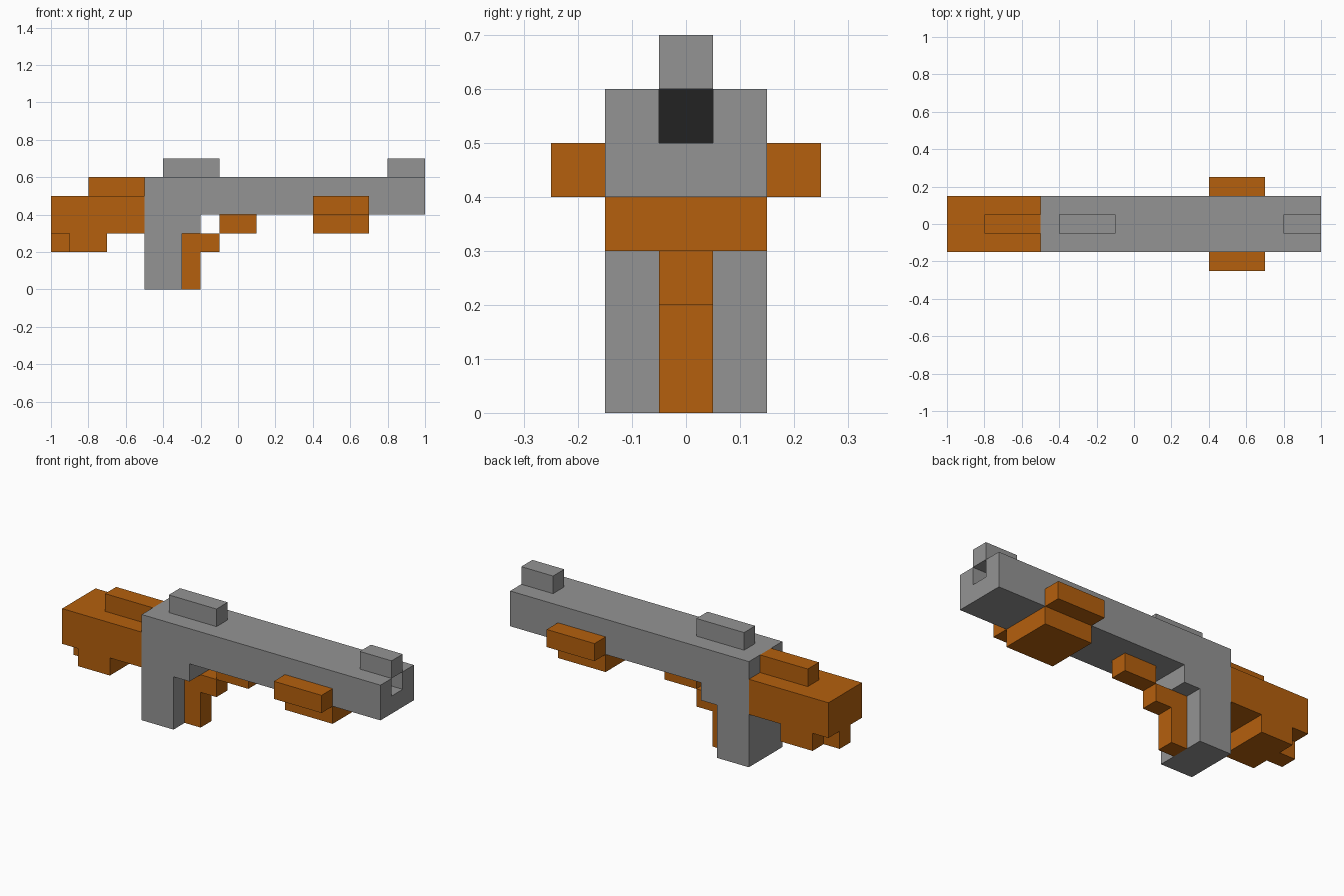
import bpy
import bmesh

cube = bpy.data.objects.get("Cube")
if cube:
    bpy.data.objects.remove(cube, do_unlink=True)


def make_material(name, rgb):
    mat = bpy.data.materials.new(name)
    mat.use_nodes = True
    col = (*rgb, 1.0)
    mat.diffuse_color = col
    bsdf = next(n for n in mat.node_tree.nodes if n.type == 'BSDF_PRINCIPLED')
    bsdf.inputs["Base Color"].default_value = col
    bsdf.inputs["Roughness"].default_value = 0.8
    return mat


GREY = make_material("metal_grey", (0.296, 0.296, 0.296))
ORANGE = make_material("wood_orange", (0.462, 0.117, 0.004))
BLACK = make_material("bore_black", (0.016, 0.016, 0.016))


def prism(name, profile, y0, y1, mat):
    """Extrude a side outline of (x, z) points from y0 to y1."""
    bm = bmesh.new()
    face = bm.faces.new([bm.verts.new((x, y0, z)) for x, z in profile])
    ext = bmesh.ops.extrude_face_region(bm, geom=[face])["geom"]
    verts = [v for v in ext if isinstance(v, bmesh.types.BMVert)]
    bmesh.ops.translate(bm, verts=verts, vec=(0, y1 - y0, 0))
    bmesh.ops.recalc_face_normals(bm, faces=bm.faces[:])
    mesh = bpy.data.meshes.new(name)
    bm.to_mesh(mesh)
    bm.free()
    mesh.materials.append(mat)
    obj = bpy.data.objects.new(name, mesh)
    bpy.context.collection.objects.link(obj)
    return obj


def box(name, x0, x1, y0, y1, z0, z1, mat):
    return prism(name, [(x0, z0), (x1, z0), (x1, z1), (x0, z1)], y0, y1, mat)


WIDE, THIN = 0.15, 0.05   # half widths of the broad and narrow parts

# Barrel, receiver and grip in one outline
body = prism("barrel_and_grip",
             [(-0.5, 0), (-0.3, 0), (-0.3, 0.3), (-0.2, 0.3), (-0.2, 0.4),
              (1, 0.4), (1, 0.6), (-0.5, 0.6)], -WIDE, WIDE, GREY)

# Square bore cut into the muzzle, roofed by the front sight
cutter = box("bore_cutter", 0.8, 1.1, -THIN, THIN, 0.5, 0.65, GREY)
cutter.hide_render = True
mod = body.modifiers.new("bore", 'BOOLEAN')
mod.operation = 'DIFFERENCE'
mod.solver = 'EXACT'
mod.object = cutter
bpy.context.view_layer.objects.active = body
bpy.ops.object.modifier_apply(modifier=mod.name)
bpy.data.objects.remove(cutter, do_unlink=True)
box("bore_end", 0.799, 0.804, -THIN, THIN, 0.5, 0.6, BLACK)

# Sights
box("front_sight", 0.8, 1.0, -THIN, THIN, 0.6, 0.7, GREY)
box("rear_sight", -0.4, -0.1, -THIN, THIN, 0.6, 0.7, GREY)

# Stock with its lower block, top ridge and heel
prism("stock",
      [(-1, 0.3), (-0.9, 0.3), (-0.9, 0.2), (-0.7, 0.2), (-0.7, 0.3),
       (-0.5, 0.3), (-0.5, 0.5), (-1, 0.5)], -WIDE, WIDE, ORANGE)
box("stock_ridge", -0.8, -0.5, -THIN, THIN, 0.5, 0.6, ORANGE)
box("stock_heel", -1.0, -0.9, -THIN, THIN, 0.2, 0.3, ORANGE)

# Grip front strip and the trigger guard steps
prism("grip_strip",
      [(-0.3, 0), (-0.2, 0), (-0.2, 0.2), (-0.1, 0.2), (-0.1, 0.3),
       (-0.3, 0.3)], -THIN, THIN, ORANGE)
box("trigger_guard", -0.1, 0.1, -THIN, THIN, 0.3, 0.4, ORANGE)

# Fore grip under the barrel and a pad on each side
box("fore_grip", 0.4, 0.7, -WIDE, WIDE, 0.3, 0.4, ORANGE)
box("fore_pad_left", 0.4, 0.7, WIDE, 0.25, 0.4, 0.5, ORANGE)
box("fore_pad_right", 0.4, 0.7, -0.25, -WIDE, 0.4, 0.5, ORANGE)
